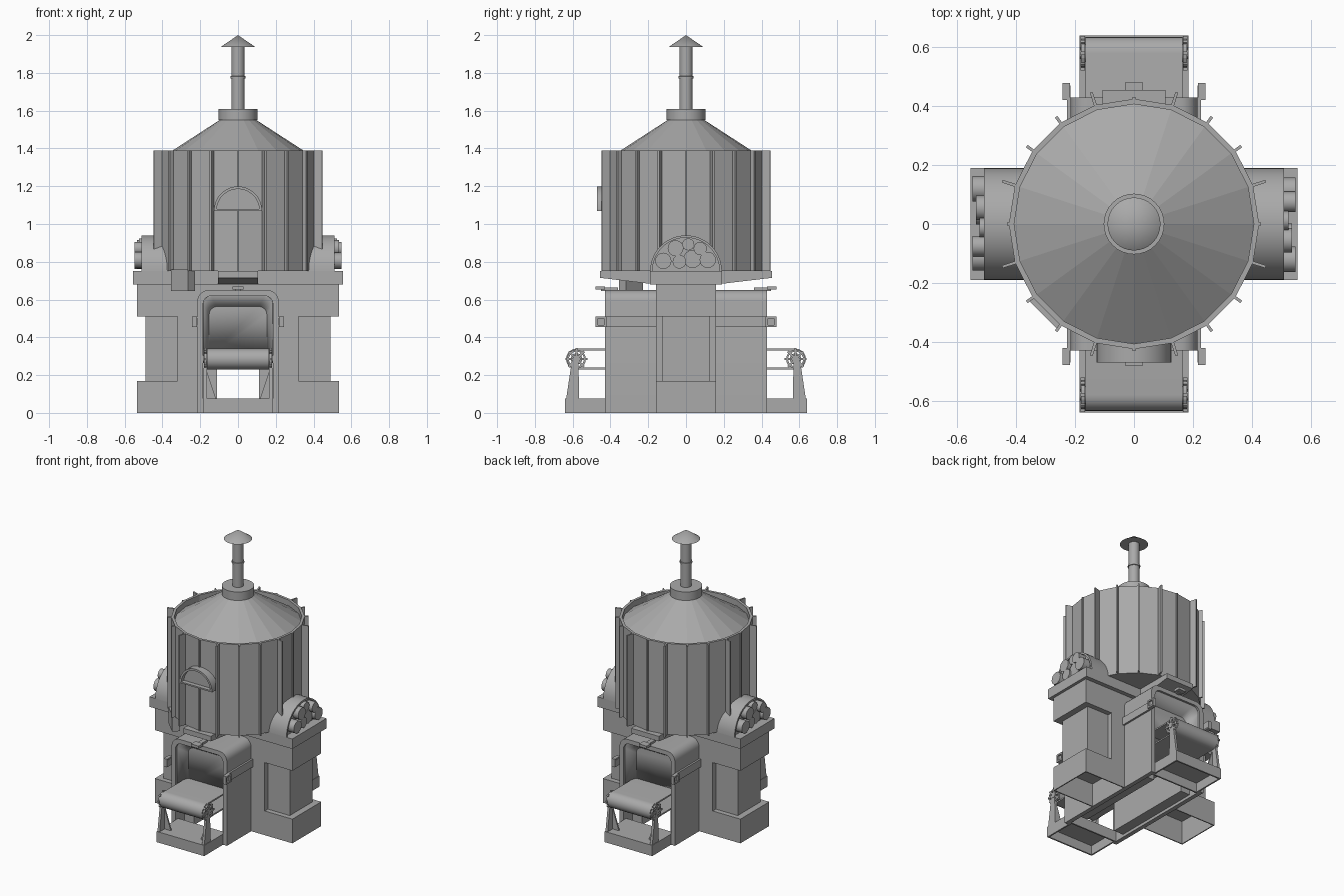
import bpy, bmesh, math
from mathutils import Matrix, Vector

if "Cube" in bpy.data.objects:
    bpy.data.objects.remove(bpy.data.objects["Cube"], do_unlink=True)

GREY = (0.4, 0.4, 0.4, 1)
mat = bpy.data.materials.new("plain_grey")
mat.use_nodes = True
mat.diffuse_color = GREY
mat.node_tree.nodes["Principled BSDF"].inputs["Base Color"].default_value = GREY


def finish(name, bm, smooth=False):
    bmesh.ops.recalc_face_normals(bm, faces=bm.faces)
    mesh = bpy.data.meshes.new(name)
    bm.to_mesh(mesh)
    bm.free()
    mesh.materials.append(mat)
    ob = bpy.data.objects.new(name, mesh)
    bpy.context.collection.objects.link(ob)
    if smooth:
        bpy.ops.object.select_all(action="DESELECT")
        ob.select_set(True)
        bpy.context.view_layer.objects.active = ob
        bpy.ops.object.shade_smooth_by_angle(angle=math.radians(35))
    return ob


def prism(name, pts, lo, hi, axis, smooth=False):
    """Extrude a 2D outline along x (points are y, z), y (x, z) or z (x, y)."""
    bm = bmesh.new()
    lo, hi = min(lo, hi), max(lo, hi)
    place = {"x": lambda a, b, h: (h, a, b), "y": lambda a, b, h: (a, h, b),
             "z": lambda a, b, h: (a, b, h)}[axis]
    face = bm.faces.new([bm.verts.new(place(a, b, lo)) for a, b in pts])
    ext = bmesh.ops.extrude_face_region(bm, geom=[face])
    verts = [v for v in ext["geom"] if isinstance(v, bmesh.types.BMVert)]
    bmesh.ops.translate(bm, verts=verts, vec=Vector(place(0, 0, hi - lo)))
    return finish(name, bm, smooth)


def box(name, x0, x1, y0, y1, z0, z1):
    x0, x1, y0, y1 = min(x0, x1), max(x0, x1), min(y0, y1), max(y0, y1)
    return prism(name, [(x0, y0), (x1, y0), (x1, y1), (x0, y1)], z0, z1, "z")


def open_up(ob, thickness, test):
    """Remove the faces that pass the test and give the rest a wall thickness."""
    bm = bmesh.new()
    bm.from_mesh(ob.data)
    bmesh.ops.delete(bm, geom=[f for f in bm.faces if test(f)], context="FACES")
    bm.to_mesh(ob.data)
    bm.free()
    wall = ob.modifiers.new("wall", "SOLIDIFY")
    wall.thickness = thickness
    wall.offset = -1


def arc(cx, cy, r, a0, a1, n):
    return [(cx + r * math.cos(math.radians(a0 + (a1 - a0) * i / n)),
             cy + r * math.sin(math.radians(a0 + (a1 - a0) * i / n))) for i in range(n + 1)]


def ring(cx, cy, r_out, r_in, n, a0=0):
    return arc(cx, cy, r_out, a0, a0 + 360, n) + arc(cx, cy, r_in, a0 + 360, a0, n)


def disc(name, cx, cy, r, lo, hi, axis, n=20):
    return prism(name, arc(cx, cy, r, 0, 360, n)[:-1], lo, hi, axis, True)


def lathe(name, profile, n, smooth=False):
    bm = bmesh.new()
    vs = [bm.verts.new((r, 0, z)) for r, z in profile]
    es = [bm.edges.new(p) for p in zip(vs, vs[1:])]
    bmesh.ops.spin(bm, geom=vs + es, axis=(0, 0, 1), cent=(0, 0, 0), steps=n, angle=math.tau)
    bmesh.ops.remove_doubles(bm, verts=bm.verts, dist=1e-4)
    return finish(name, bm, smooth)


def tunnel_outline(w, top, r, base=0):
    return ([(w, base)] + arc(w - r, top - r, r, 0, 90, 6)
            + arc(r - w, top - r, r, 90, 180, 6) + [(-w, base)])


# Tank with sunken conical roof
lathe("tank", [(0, 0.75), (0.425, 0.75), (0.425, 1.39), (0.407, 1.39),
               (0.407, 1.35), (0.09, 1.555), (0, 1.555)], 20)

# Vertical fins on the tank corners
TIPS = (0.432, 0.47, 0.45, 0.45, 0.47)
for i in range(20):
    fin = box("tank_fin", 0.415, TIPS[i % 5], -0.005, 0.005, 0.75, 1.39)
    fin.data.transform(Matrix.Rotation(math.tau * i / 20, 4, "Z"))

# Chimney
lathe("chimney_collar", [(0, 1.55), (0.103, 1.55), (0.103, 1.61), (0, 1.61)], 32, True)
lathe("chimney_pipe", [(0, 1.6), (0.035, 1.6), (0.035, 1.94), (0, 1.94)], 24, True)
lathe("chimney_band", [(0.03, 1.768), (0.04, 1.77), (0.04, 1.782), (0.03, 1.784)], 24, True)
lathe("chimney_cap", [(0, 1.94), (0.09, 1.938), (0, 2.0)], 32, True)

# Arched hood on the front of the tank
prism("hood_back", arc(0, 1.075, 0.115, 0, 180, 20), -0.40, -0.44, "y")
prism("hood_rim", arc(0, 1.072, 0.127, 0, 180, 20) + arc(0, 1.072, 0.113, 180, 0, 20),
      -0.39, -0.47, "y", True)
box("hood_sill", -0.127, 0.127, -0.47, -0.39, 1.07, 1.08)

# Short chute hanging below the tank edge
chute = box("side_chute", 0.385, 0.437, -0.063, 0.063, 0.645, 0.76)
chute.data.transform(Matrix.Rotation(math.radians(225), 4, "Z"))

# Beam carrying the tank
box("cap_beam", -0.555, 0.555, -0.19, 0.19, 0.68, 0.75)
box("cross_beam", -0.2, 0.2, -0.16, 0.16, 0.64, 0.68)

# Logs inside each side arch: y, z, radius
LOGS = [(-0.12, 0.805, 0.043), (-0.035, 0.80, 0.036), (0.035, 0.815, 0.048),
        (0.115, 0.81, 0.043), (-0.055, 0.872, 0.042), (0.012, 0.892, 0.032),
        (0.075, 0.87, 0.035)]

for s in (-1, 1):
    # Side pier with recessed middle and hollow base
    base = box("pier_base", s * 0.19, s * 0.535, -0.16, 0.16, 0, 0.17)
    open_up(base, 0.01, lambda f: f.normal.z < -0.9)
    box("pier_middle", s * 0.19, s * 0.49, -0.125, 0.125, 0.17, 0.51)
    box("pier_top", s * 0.19, s * 0.535, -0.16, 0.16, 0.51, 0.68)
    box("pier_inner", s * 0.19, s * 0.32, -0.16, 0.16, 0.17, 0.51)

    # Arched niche holding round logs
    prism("niche_fill", arc(0, 0.75, 0.18, 0, 180, 24), s * 0.36, s * 0.495, "x")
    prism("niche_arch", arc(0, 0.75, 0.19, 0, 180, 24) + arc(0, 0.75, 0.178, 180, 0, 24),
          s * 0.36, s * 0.51, "x", True)
    for i, (y, z, r) in enumerate(LOGS):
        disc("log", s * y, z, r, s * 0.47, s * (0.548 - 0.012 * (i % 3)), "x", 16)

    # Spout under the tank
    prism("spout", [(s * 0.455, 0.75), (s * 0.455, 0.715), (s * 0.16, 0.68), (s * 0.16, 0.75)],
          -0.107, 0.107, "x")

    # Side rail and inner wall along the tunnel
    box("tunnel_rail", s * 0.21, s * 0.228, -0.43, 0.43, 0.455, 0.51)
    box("tunnel_inner_wall", s * 0.112, s * 0.19, -0.33, 0.33, 0.02, 0.235)

# Tunnel running front to back
prism("tunnel_shell", tunnel_outline(0.215, 0.65, 0.06)
      + tunnel_outline(0.185, 0.62, 0.045)[::-1], -0.43, 0.43, "y", True)

# Conveyor belt loop
belt = prism("conveyor_belt", arc(0.58, 0.285, 0.055, -90, 90, 12)
             + arc(-0.58, 0.285, 0.055, 90, 270, 12), -0.165, 0.165, "x", True)
open_up(belt, 0.01, lambda f: abs(f.normal.x) > 0.9)

for sy in (-1, 1):
    # Tapering throat that closes the tunnel above the belt
    bm = bmesh.new()
    loops = [[bm.verts.new((x, sy * y, z)) for x, z in tunnel_outline(w, top, 0.045, 0.3)]
             for w, top, y in ((0.186, 0.621, 0.415), (0.155, 0.565, 0.33))]
    for i in range(len(loops[0]) - 1):
        bm.faces.new((loops[0][i], loops[0][i + 1], loops[1][i + 1], loops[1][i]))
    bm.faces.new(loops[1])
    finish("tunnel_throat", bm, True).modifiers.new("wall", "SOLIDIFY").thickness = 0.004

    # Tray with a raised floor, open underneath
    tray = box("tray", -0.185, 0.185, sy * 0.40, sy * 0.64, 0, 0.075)
    open_up(tray, 0.015, lambda f: f.normal.z < -0.9)

    yc = sy * 0.58
    disc("roller", yc, 0.285, 0.03, -0.17, 0.17, "x")
    for sx in (-1, 1):
        # Spoked wheel at the roller end
        disc("wheel_hub", yc, 0.285, 0.02, sx * 0.16, sx * 0.185, "x", 12)
        prism("wheel_rim", ring(yc, 0.285, 0.05, 0.04, 20), sx * 0.167, sx * 0.18, "x")
        for k in range(8):
            spoke = box("wheel_spoke", -0.007, 0.007, -0.006, 0.006, 0.01, 0.058)
            spoke.data.transform(Matrix.Translation((sx * 0.174, yc, 0.285))
                                 @ Matrix.Rotation(math.tau * k / 8, 4, "X"))
        # Tapered leg and gusset
        prism("conveyor_leg", [(sy * 0.635, 0.07), (sy * 0.565, 0.07),
                               (sy * 0.57, 0.29), (sy * 0.602, 0.29)],
              sx * 0.165, sx * 0.182, "x")
        prism("leg_gusset", [(sx * 0.175, 0.07), (sx * 0.115, 0.07), (sx * 0.168, 0.23)],
              sy * 0.57, sy * 0.58, "y")
        # Square side lamp on the tunnel mouth
        prism("side_lamp_frame", ring(sy * 0.45, 0.483, 0.04, 0.024, 4, 45),
              sx * 0.217, sx * 0.243, "x")
        box("side_lamp_core", sx * 0.215, sx * 0.232, sy * 0.43, sy * 0.47, 0.463, 0.503)
    # Lamp above the tunnel mouth
    box("top_lamp_arm", -0.015, 0.015, sy * 0.36, sy * 0.45, 0.645, 0.665)
    box("top_lamp", -0.03, 0.03, sy * 0.43, sy * 0.48, 0.652, 0.67)
